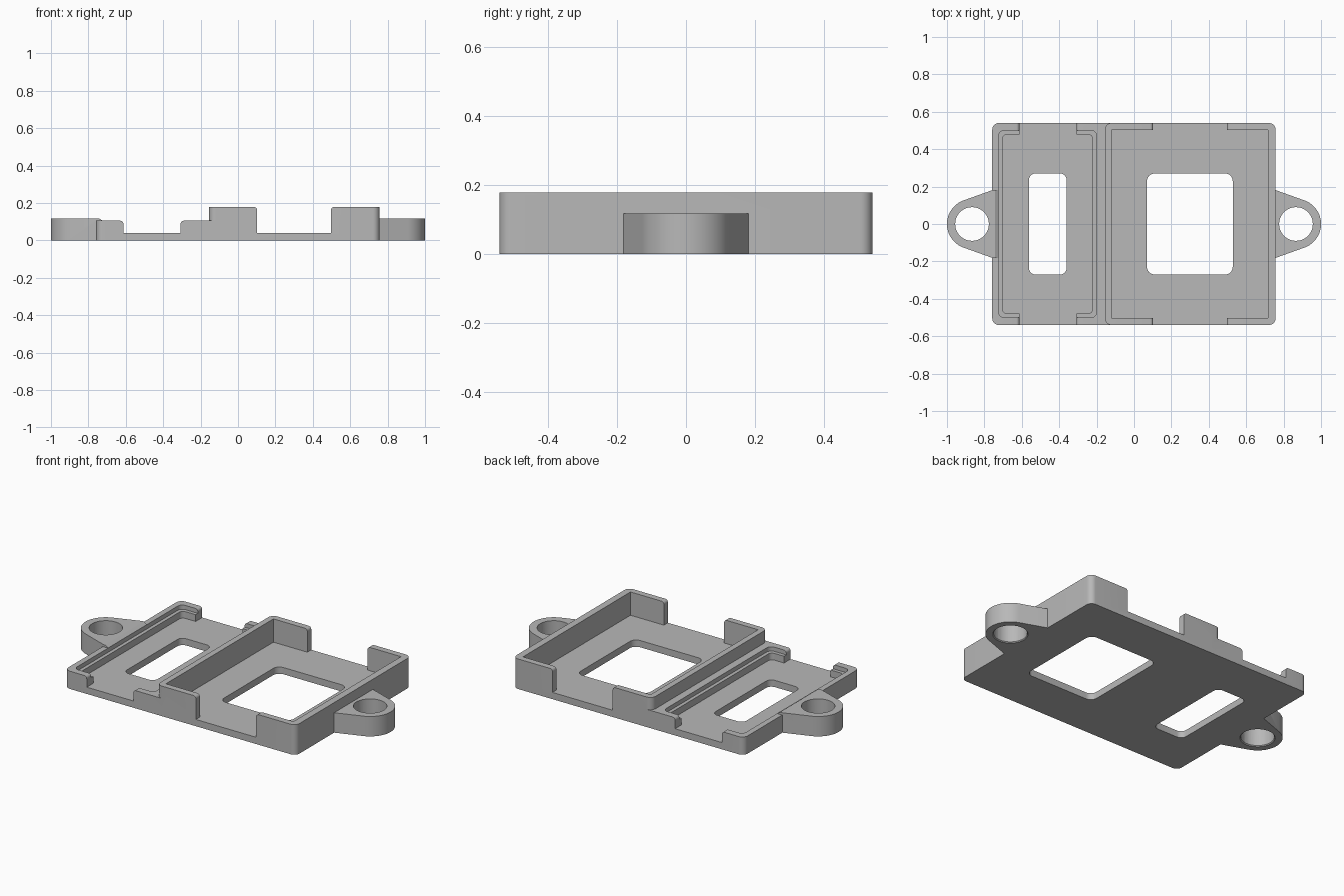
import bpy, bmesh, math

if "Cube" in bpy.data.objects:
    bpy.data.objects.remove(bpy.data.objects["Cube"])

grey = bpy.data.materials.new("matte grey")
grey.diffuse_color = (0.48, 0.48, 0.48, 1)
grey.use_nodes = True
grey.node_tree.nodes["Principled BSDF"].inputs["Base Color"].default_value = grey.diffuse_color


def prism(name, pts, a, b, axis="z"):
    """Extrude a 2D outline from a to b along z, or an xz outline along y."""
    place = (lambda p, t: (p[0], p[1], t)) if axis == "z" else (lambda p, t: (p[0], t, p[1]))
    bm = bmesh.new()
    lo = [bm.verts.new(place(p, a)) for p in pts]
    hi = [bm.verts.new(place(p, b)) for p in pts]
    bm.faces.new(lo)
    bm.faces.new(hi)
    for i in range(len(pts)):
        j = (i + 1) % len(pts)
        bm.faces.new((lo[i], lo[j], hi[j], hi[i]))
    bmesh.ops.recalc_face_normals(bm, faces=bm.faces)
    me = bpy.data.meshes.new(name)
    bm.to_mesh(me)
    bm.free()
    ob = bpy.data.objects.new(name, me)
    me.materials.append(grey)
    bpy.context.collection.objects.link(ob)
    return ob


def arc(cx, cy, r, a0, a1, n=8):
    return [(cx + r * math.cos(math.radians(a0 + (a1 - a0) * i / n)),
             cy + r * math.sin(math.radians(a0 + (a1 - a0) * i / n))) for i in range(n + 1)]


def block(name, x0, x1, h, r_left, r_right, z0, z1):
    """Box symmetric in y with rounded vertical corners."""
    pts = []
    for sx, sy, a in ((1, 1, 0), (-1, 1, 90), (-1, -1, 180), (1, -1, 270)):
        r = r_right if sx > 0 else r_left
        x = x1 - r if sx > 0 else x0 + r
        pts += arc(x, sy * (h - r), r, a, a + 90) if r else [(x, sy * h)]
    return prism(name, pts, z0, z1)


def combine(target, other, op):
    m = target.modifiers.new(op, "BOOLEAN")
    m.operation, m.object, m.solver = op, other, "EXACT"
    bpy.context.view_layer.objects.active = target
    bpy.ops.object.modifier_apply(modifier=m.name)
    bpy.data.objects.remove(other)


# Two joined tray blocks: tall right one, low left one
body = block("battery_tray", -0.155, 0.757, 0.54, 0.035, 0.035, 0, 0.178)
combine(body, block("low_tray", -0.758, -0.08, 0.54, 0.035, 0, 0, 0.105), "UNION")

# Tapered mounting lugs
LUG_X, LUG_R = 0.866, 0.134
for side in (1, -1):
    inner = 0.735 if side > 0 else 0.72
    outline = [(inner, -0.182), (0.755, -0.182)] + arc(LUG_X, 0, LUG_R, -71, 71, 32) \
        + [(0.755, 0.182), (inner, 0.182)]
    lug = prism("lug", [(side * x, y) for x, y in outline], 0, 0.118)
    if side < 0:
        # sloped end resting on the low wall
        slope = [(-0.745, 0.1185), (-0.715, 0.1), (-0.70, 0.1), (-0.70, 0.13), (-0.745, 0.13)]
        combine(lug, prism("slope_cut", slope, -0.3, 0.3, "y"), "DIFFERENCE")
    combine(body, lug, "UNION")

# Cavities: plain on the right, stepped on the left
for x0, x1, h, r, z in ((-0.12, 0.716, 0.503, 0, 0.04),
                        (-0.724, -0.2, 0.5, 0.03, 0.08),
                        (-0.703, -0.221, 0.479, 0.025, 0.04)):
    combine(body, block("cavity_cut", x0, x1, h, r, r, z, 0.3), "DIFFERENCE")

# Floor windows
for x0, x1, r in ((-0.562, -0.36, 0.035), (0.07, 0.528, 0.04)):
    combine(body, block("window_cut", x0, x1, 0.27, r, r, -0.1, 0.06), "DIFFERENCE")

# Side wall notches with rounded upper lips
for x0, x1, top in ((-0.613, -0.307, 0.105), (0.102, 0.497, 0.178)):
    r = 0.016
    pts = [(x0, 0.04), (x1, 0.04)] + arc(x1 + r, top - r, r, 180, 90, 6) \
        + [(x1 + r, 0.3), (x0 - r, 0.3)] + arc(x0 - r, top - r, r, 90, 0, 6)
    for y0, y1 in ((-0.6, -0.46), (0.46, 0.6)):
        combine(body, prism("notch_cut", pts, y0, y1, "y"), "DIFFERENCE")

# Screw holes, chamfered underneath
for side in (1, -1):
    circle = arc(side * LUG_X, 0, 0.09, 0, 360, 48)[:-1]
    combine(body, prism("hole_cut", circle, -0.1, 0.3), "DIFFERENCE")
    bpy.ops.mesh.primitive_cone_add(vertices=48, radius1=0.12, radius2=0.08, depth=0.04,
                                    location=(side * LUG_X, 0, -0.005))
    combine(body, bpy.context.object, "DIFFERENCE")

# Finish: single material, crisp edges
body.data.materials.clear()
body.data.materials.append(grey)
for p in body.data.polygons:
    p.material_index = 0
bpy.ops.object.select_all(action="DESELECT")
body.select_set(True)
bpy.context.view_layer.objects.active = body
bpy.ops.object.shade_smooth_by_angle(angle=math.radians(30))
